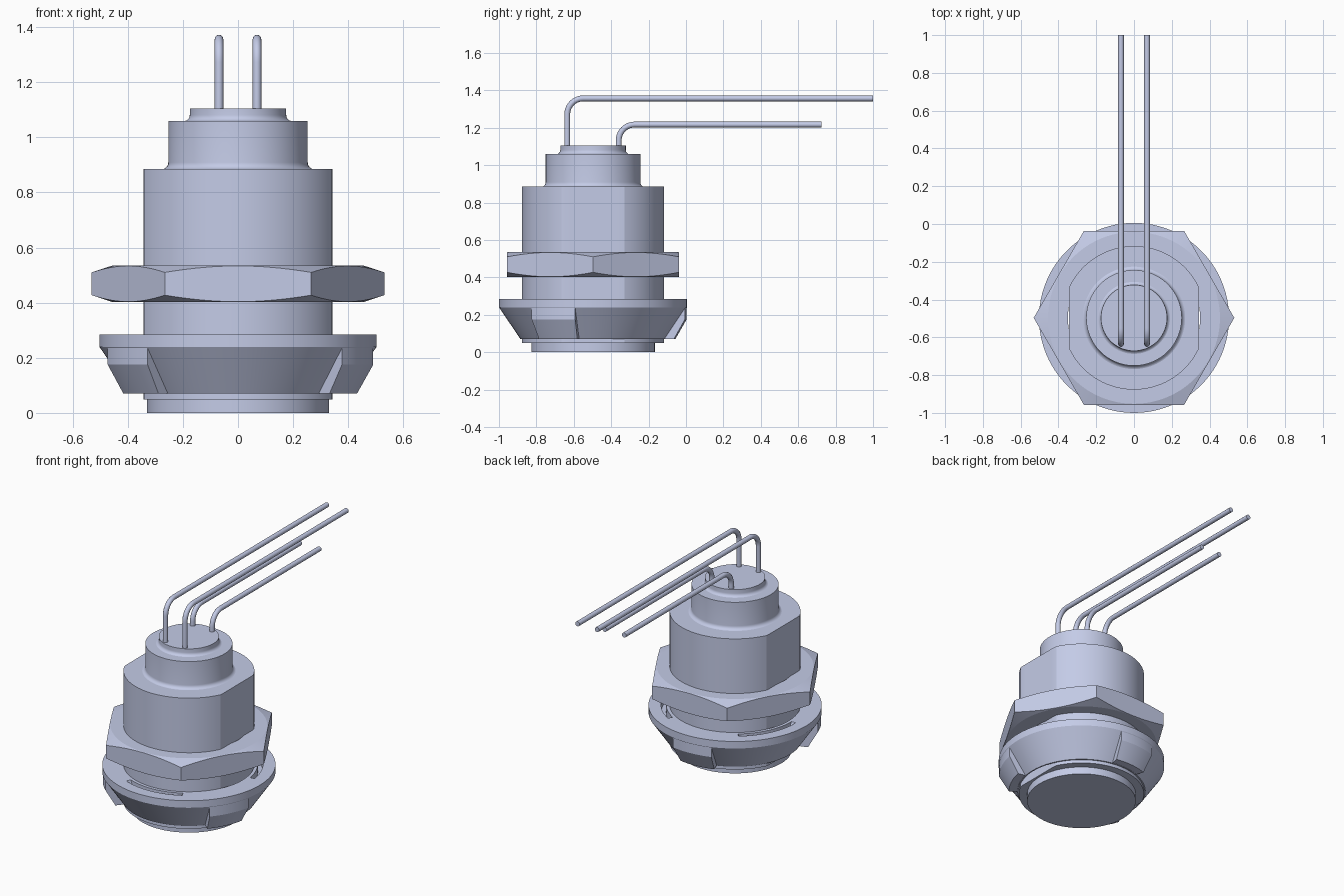
import bpy, bmesh
from math import sin, cos, pi, radians, degrees

if "Cube" in bpy.data.objects:
    bpy.data.objects.remove(bpy.data.objects["Cube"])

AXIS_Y = -0.497
SEGMENTS = 96

metal = bpy.data.materials.new("pale blue grey metal")
metal.use_nodes = True
colour = (0.59, 0.64, 0.855, 1)
metal.diffuse_color = colour
metal.node_tree.nodes["Principled BSDF"].inputs["Base Color"].default_value = colour


def finish(obj, angle):
    obj.data.materials.clear()
    obj.data.materials.append(metal)
    bpy.ops.object.select_all(action='DESELECT')
    obj.select_set(True)
    bpy.context.view_layer.objects.active = obj
    bpy.ops.object.shade_smooth_by_angle(angle=radians(angle))


def lathe(name, profile, tube=False, start=0, sweep=360, flat=None, smooth=22):
    """Turn profile(angle) -> [(r, z)...]; tube closes the profile, flat clips x."""
    full = sweep == 360
    steps = SEGMENTS if full else 12
    bm = bmesh.new()
    rings = []
    for i in range(steps if full else steps + 1):
        deg = start + sweep * i / steps
        a = radians(deg)
        ring = []
        for r, z in profile(deg):
            x, y = r * cos(a), r * sin(a)
            if flat:
                x = max(-flat, min(flat, x))
            ring.append(bm.verts.new((x, y + AXIS_Y, z)))
        rings.append(ring)
    n = len(rings[0])
    for i in range(steps):
        p, q = rings[i], rings[(i + 1) % len(rings)]
        for j in range(n if tube else n - 1):
            k = (j + 1) % n
            bm.faces.new((p[j], q[j], q[k], p[k]))
    if not full:
        bm.faces.new(rings[0])
        bm.faces.new(rings[-1])
    elif not tube:
        bm.faces.new([r[0] for r in rings])
        bm.faces.new([r[-1] for r in rings])
    bmesh.ops.remove_doubles(bm, verts=bm.verts, dist=1e-5)
    bmesh.ops.recalc_face_normals(bm, faces=bm.faces)
    mesh = bpy.data.meshes.new(name)
    bm.to_mesh(mesh)
    bm.free()
    obj = bpy.data.objects.new(name, mesh)
    bpy.context.collection.objects.link(obj)
    finish(obj, smooth)


def filleted(radius, base, top, fillet):
    """Cylinder profile with a concave flare at its foot."""
    pts = []
    for i in range(7):
        t = i / 6 * pi / 2
        pts.append((radius + fillet * (1 - sin(t)), base + fillet * (1 - cos(t))))
    return pts + [(radius, top)]


# Turned body, from the front button to the rear cap
lathe("front_button", lambda a: [(0.33, 0), (0.33, 0.06)])
lathe("threaded_body", lambda a: [(0.38, 0.048), (0.38, 0.885)], flat=0.343)
lathe("rear_neck", lambda a: filleted(0.253, 0.884, 1.06, 0.025))
lathe("rear_cap", lambda a: filleted(0.175, 1.059, 1.105, 0.022))


# Hexagonal nut with chamfered corners
def nut_profile(deg):
    r = 0.46 / cos(radians((deg % 60) - 30))
    d = 0.33 * (r - 0.455)
    low, high = 0.402, 0.535
    return [(0.35, low), (0.455, low), (r, low + d),
            (r, high - d), (0.455, high), (0.35, high)]


lathe("hex_nut", nut_profile, tube=True, smooth=15)


# Tapered flange with three arc slots in its rear face
def flange_profile(deg):
    off = (deg - 34 + 60) % 120 - 60
    floor = 0.235 if abs(off) < 23 else 0.285
    return [(0.38, 0.07), (0.388, 0.07), (0.503, 0.24), (0.503, 0.285),
            (0.43, 0.285), (0.43, floor), (0.4, floor), (0.4, 0.285), (0.38, 0.285)]


lathe("flange_ring", flange_profile, tube=True)

# Three grip lugs around the flange
for i in range(3):
    lathe("grip_lug_%d" % (i + 1),
          lambda a: [(0.386, 0.071), (0.44, 0.07), (0.5, 0.175), (0.5, 0.25), (0.45, 0.25)],
          tube=True, start=-41 + 120 * i, sweep=30)


# Bent wire leads
def wire(name, x, y, height, end, bend):
    pts = [(x, y, 1.09)]
    for i in range(11):
        t = i / 10 * pi / 2
        pts.append((x, y + bend * (1 - cos(t)), height - bend * (1 - sin(t))))
    pts.append((x, end, height))
    curve = bpy.data.curves.new(name, 'CURVE')
    curve.dimensions = '3D'
    curve.bevel_depth = 0.0155
    curve.bevel_resolution = 4
    curve.use_fill_caps = True
    spline = curve.splines.new('POLY')
    spline.points.add(len(pts) - 1)
    for p, co in zip(spline.points, pts):
        p.co = (*co, 1)
    obj = bpy.data.objects.new(name, curve)
    bpy.context.collection.objects.link(obj)
    bpy.ops.object.select_all(action='DESELECT')
    obj.select_set(True)
    bpy.context.view_layer.objects.active = obj
    bpy.ops.object.convert(target='MESH')
    finish(bpy.context.view_layer.objects.active, 40)


for side, x in (("left", 0.069), ("right", -0.069)):
    wire("long_wire_" + side, x, -0.635, 1.357, 1.0, 0.085)
    wire("short_wire_" + side, x, -0.36, 1.217, 0.725, 0.085)
